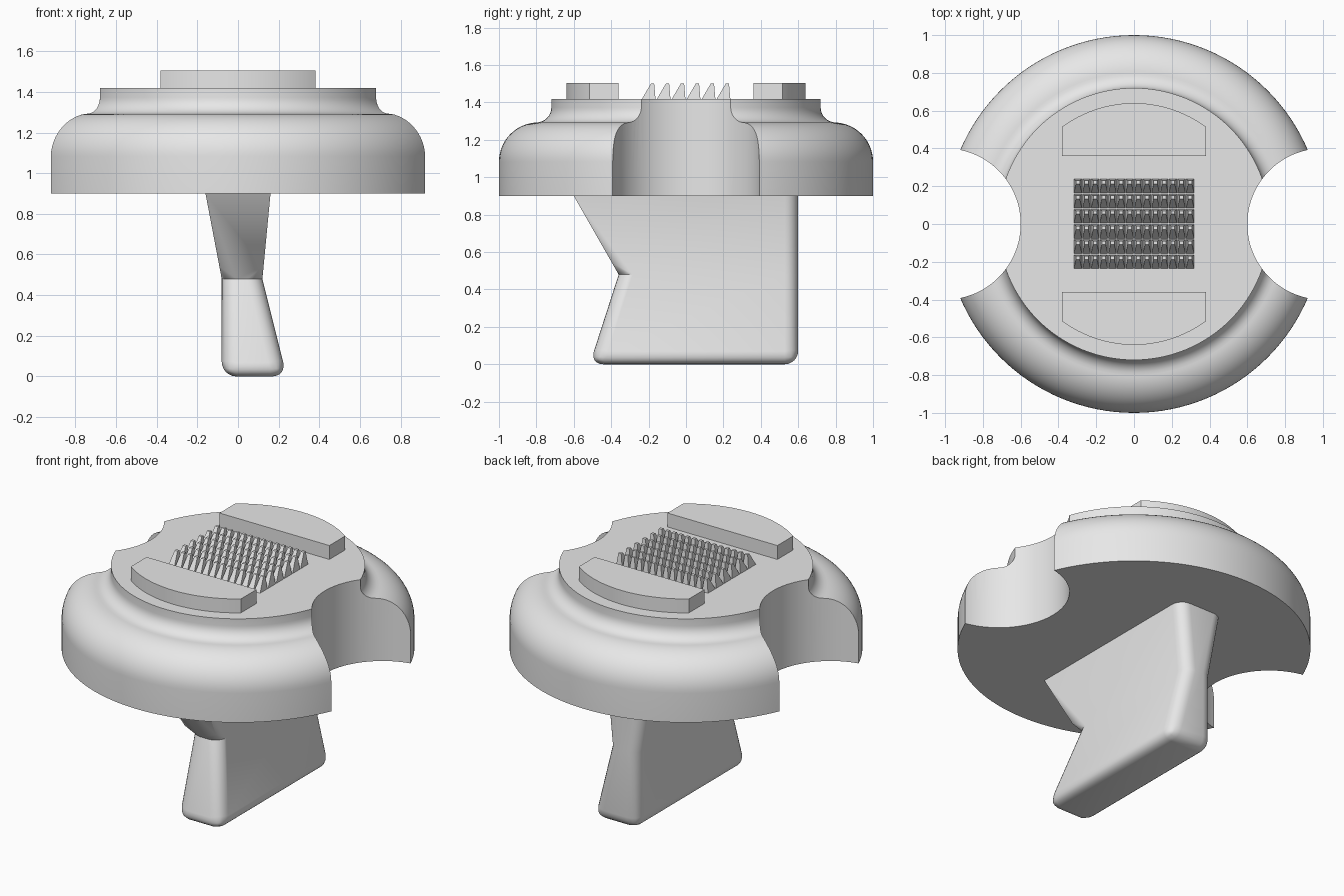
import bpy, bmesh, math
from mathutils import Vector

cube = bpy.data.objects.get("Cube")
if cube:
    bpy.data.objects.remove(cube, do_unlink=True)

grey = bpy.data.materials.new("light_grey")
grey.use_nodes = True
grey.diffuse_color = (0.8, 0.8, 0.8, 1)
grey.node_tree.nodes["Principled BSDF"].inputs["Base Color"].default_value = (0.8, 0.8, 0.8, 1)

BASE, DECK, TOP = 0.9, 1.418, 1.505


def make_object(name, bm):
    bmesh.ops.recalc_face_normals(bm, faces=bm.faces)
    mesh = bpy.data.meshes.new(name)
    bm.to_mesh(mesh)
    bm.free()
    mesh.materials.append(grey)
    obj = bpy.data.objects.new(name, mesh)
    bpy.context.collection.objects.link(obj)
    return obj


def activate(obj):
    bpy.ops.object.select_all(action='DESELECT')
    obj.select_set(True)
    bpy.context.view_layer.objects.active = obj


def smooth(obj, angle=30):
    activate(obj)
    bpy.ops.object.shade_smooth_by_angle(angle=math.radians(angle))


def arc(cx, cz, r, start, end, steps):
    """Points on an arc, angles in degrees."""
    angles = [math.radians(start + (end - start) * i / steps) for i in range(steps + 1)]
    return [(cx + r * math.cos(a), cz + r * math.sin(a)) for a in angles]


def prism(bm, loop, offset):
    """Solid made by sweeping a closed loop along an offset."""
    low = [bm.verts.new(p) for p in loop]
    high = [bm.verts.new(Vector(p) + Vector(offset)) for p in loop]
    bm.faces.new(low)
    bm.faces.new(high)
    for i in range(len(low)):
        j = (i + 1) % len(low)
        bm.faces.new((low[i], low[j], high[j], high[i]))


# Turned cap: straight rim, rounded shoulder, concave step up to the deck
profile = [(1, BASE)] + arc(0.79, 1.083, 0.21, 0, 90, 14)
profile += arc(0.80, 1.373, 0.08, 270, 180, 8) + [(0.72, DECK)]
SIDES = 128
bm = bmesh.new()
rings = []
for r, z in profile:
    rings.append([bm.verts.new((r * math.cos(math.tau * i / SIDES),
                                r * math.sin(math.tau * i / SIDES), z)) for i in range(SIDES)])
for low, high in zip(rings, rings[1:]):
    for i in range(SIDES):
        j = (i + 1) % SIDES
        bm.faces.new((low[i], low[j], high[j], high[i]))
bm.faces.new(rings[0])
bm.faces.new(rings[-1])
cap = make_object("cap", bm)

# Round finger notches on both sides
for side in (-1, 1):
    bm = bmesh.new()
    prism(bm, [(x, y, 0.7) for x, y in arc(side, 0, 0.4, 1, 361, 96)[:-1]], (0, 0, 1))
    cutter = make_object("notch_cutter", bm)
    cutter.hide_render = True
    cut = cap.modifiers.new("notch", 'BOOLEAN')
    cut.operation = 'DIFFERENCE'
    cut.solver = 'EXACT'
    cut.object = cutter
    activate(cap)
    bpy.ops.object.modifier_apply(modifier=cut.name)
    bpy.data.objects.remove(cutter, do_unlink=True)
smooth(cap)

# Raised bars with a curved outer edge
half = math.degrees(math.asin(0.38 / 0.64))
for side, name in ((-1, "front_bar"), (1, "back_bar")):
    edge = arc(0, 0, 0.64, 90 - half, 90 + half, 24) + [(-0.38, 0.36), (0.38, 0.36)]
    bm = bmesh.new()
    prism(bm, [(x, side * y, DECK) for x, y in edge], (0, 0, TOP - DECK))
    smooth(make_object(name, bm))

# Grid of backward-leaning gripping teeth
COLS, ROWS = 14, 6
dx, dy = 0.64 / COLS, 0.48 / ROWS
bm = bmesh.new()
for c in range(COLS):
    for r in range(ROWS):
        x, y = -0.32 + (c + 0.5) * dx, -0.24 + r * dy
        levels = []
        for w, y0, y1, z in ((0.021, 0.004, 0.077, DECK), (0.010, 0.052, 0.070, TOP - 0.005)):
            levels.append([bm.verts.new((x + sx * w, y + v, z))
                           for sx, v in ((-1, y0), (1, y0), (1, y1), (-1, y1))])
        low, high = levels
        bm.faces.new(low)
        bm.faces.new(high)
        for i in range(4):
            j = (i + 1) % 4
            bm.faces.new((low[i], low[j], high[j], high[i]))
make_object("grip_teeth", bm)

# Blade handle: sections given as height, left x, right x, front y
sections = [(0, -0.08, 0.24, -0.515), (0.48, -0.08, 0.12, -0.36), (BASE, -0.16, 0.16, -0.6)]
bm = bmesh.new()
rows = [[bm.verts.new(p) for p in ((a, f, z), (b, f, z), (b, 0.6, z), (a, 0.6, z))]
        for z, a, b, f in sections]
bm.faces.new(rows[0])
bm.faces.new(rows[-1])
for low, high in zip(rows, rows[1:]):
    for i in range(4):
        j = (i + 1) % 4
        bm.faces.new((low[i], low[j], high[j], high[i]))
# Round the bottom, the lower front corners and the whole back corners
rounded = []
for e in bm.edges:
    p, q = e.verts[0].co, e.verts[1].co
    upright = abs(p.z - q.z) > 0.1
    back = min(p.y, q.y) > 0.5
    if max(p.z, q.z) < 0.01 or (upright and (back or min(p.z, q.z) < 0.01)):
        rounded.append(e)
bmesh.ops.bevel(bm, geom=rounded, offset=0.072, offset_type='OFFSET', segments=6,
                profile=0.5, affect='EDGES', clamp_overlap=True)
smooth(make_object("blade_handle", bm), 28)
